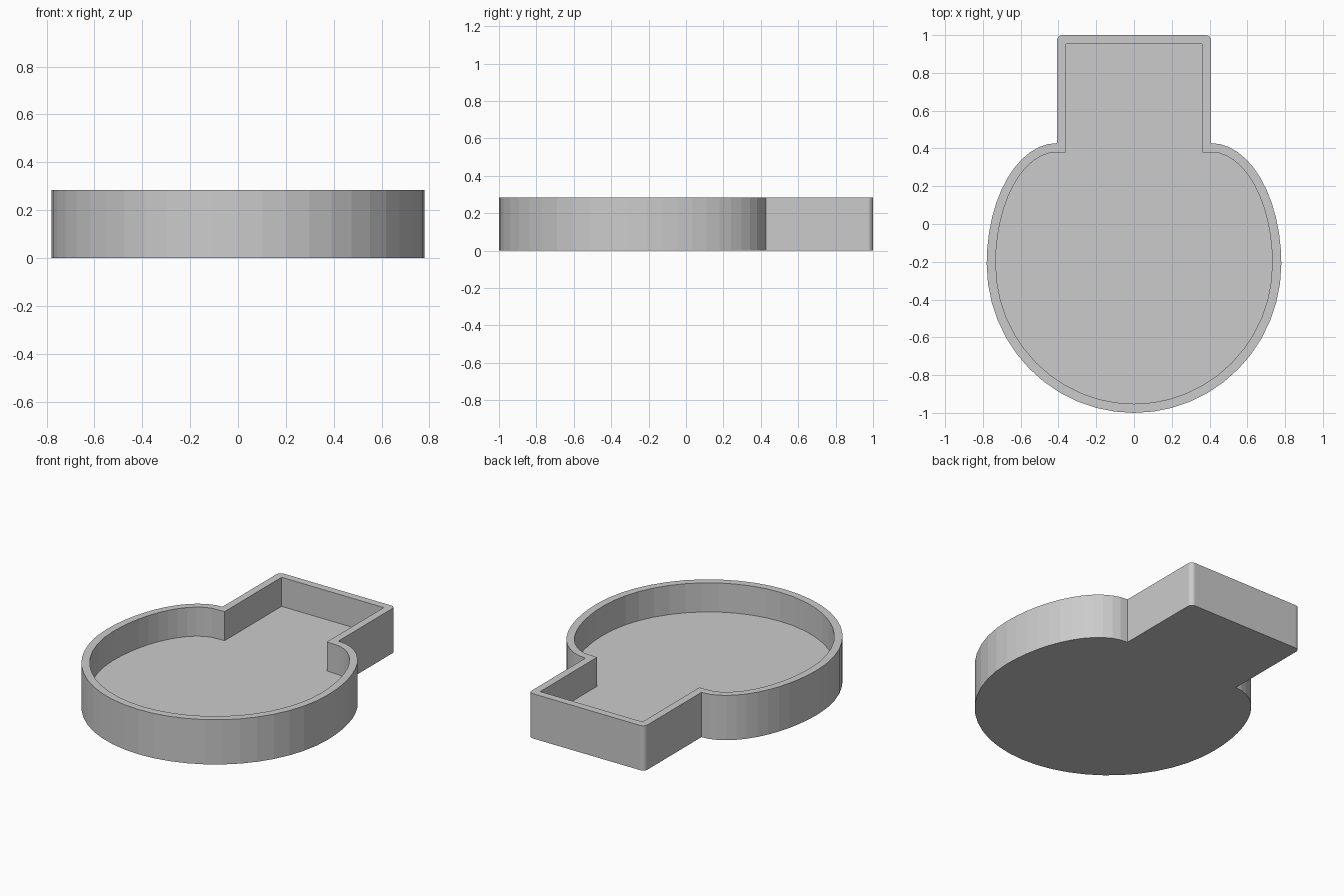
import bpy
import bmesh
from math import sin, cos, pi

cube = bpy.data.objects.get("Cube")
if cube:
    bpy.data.objects.remove(cube, do_unlink=True)

HEIGHT = 0.285
FLOOR = 0.10
WALL = 0.048
CORNER = 0.03


def arc(cx, cy, rx, ry, start, end, steps):
    """Points along an elliptical arc, both ends included."""
    angles = [start + (end - start) * i / steps for i in range(steps + 1)]
    return [(cx + rx * cos(a), cy + ry * sin(a)) for a in angles]


def outline(inset):
    """Closed bulb-and-neck outline, moved inward by the inset."""
    neck = 0.408 - inset
    top = 1.0 - inset
    r = max(CORNER - inset, 0.0)
    half = arc(0, -0.21, 0.78 - inset, 0.79 - inset, -pi / 2, 0, 12)
    # The shoulder follows a tall quarter ellipse up to the neck
    half += arc(0.408, -0.21, 0.372 - inset, 0.638 - inset, 0, pi / 2, 12)[1:-1]
    half.append((neck, 0.428 - inset))
    half += arc(neck - r, top - r, r, r, 0, pi / 2, 6)
    return half + [(-x, y) for x, y in reversed(half[1:])]


def ring(bm, inset, z):
    return [bm.verts.new((x, y, z)) for x, y in outline(inset)]


def bridge(bm, a, b):
    for i in range(len(a)):
        j = (i + 1) % len(a)
        bm.faces.new((a[i], a[j], b[j], b[i]))


# Tray: underside, outer wall, rim, inner wall and floor
bm = bmesh.new()
rings = [ring(bm, 0, 0), ring(bm, 0, HEIGHT),
         ring(bm, WALL, HEIGHT), ring(bm, WALL, FLOOR)]
for lower, upper in zip(rings, rings[1:]):
    bridge(bm, lower, upper)
bm.faces.new(list(reversed(rings[0])))
bm.faces.new(rings[-1])
# The sharp inner neck corners merge to single points
bmesh.ops.remove_doubles(bm, verts=bm.verts[:], dist=0.0001)
bmesh.ops.recalc_face_normals(bm, faces=bm.faces[:])

mesh = bpy.data.meshes.new("tray")
bm.to_mesh(mesh)
bm.free()
tray = bpy.data.objects.new("tray", mesh)
bpy.context.collection.objects.link(tray)

# Plain grey
grey = bpy.data.materials.new("grey")
grey.use_nodes = True
color = (0.6, 0.6, 0.6, 1.0)
grey.diffuse_color = color
grey.node_tree.nodes["Principled BSDF"].inputs["Base Color"].default_value = color
mesh.materials.append(grey)
